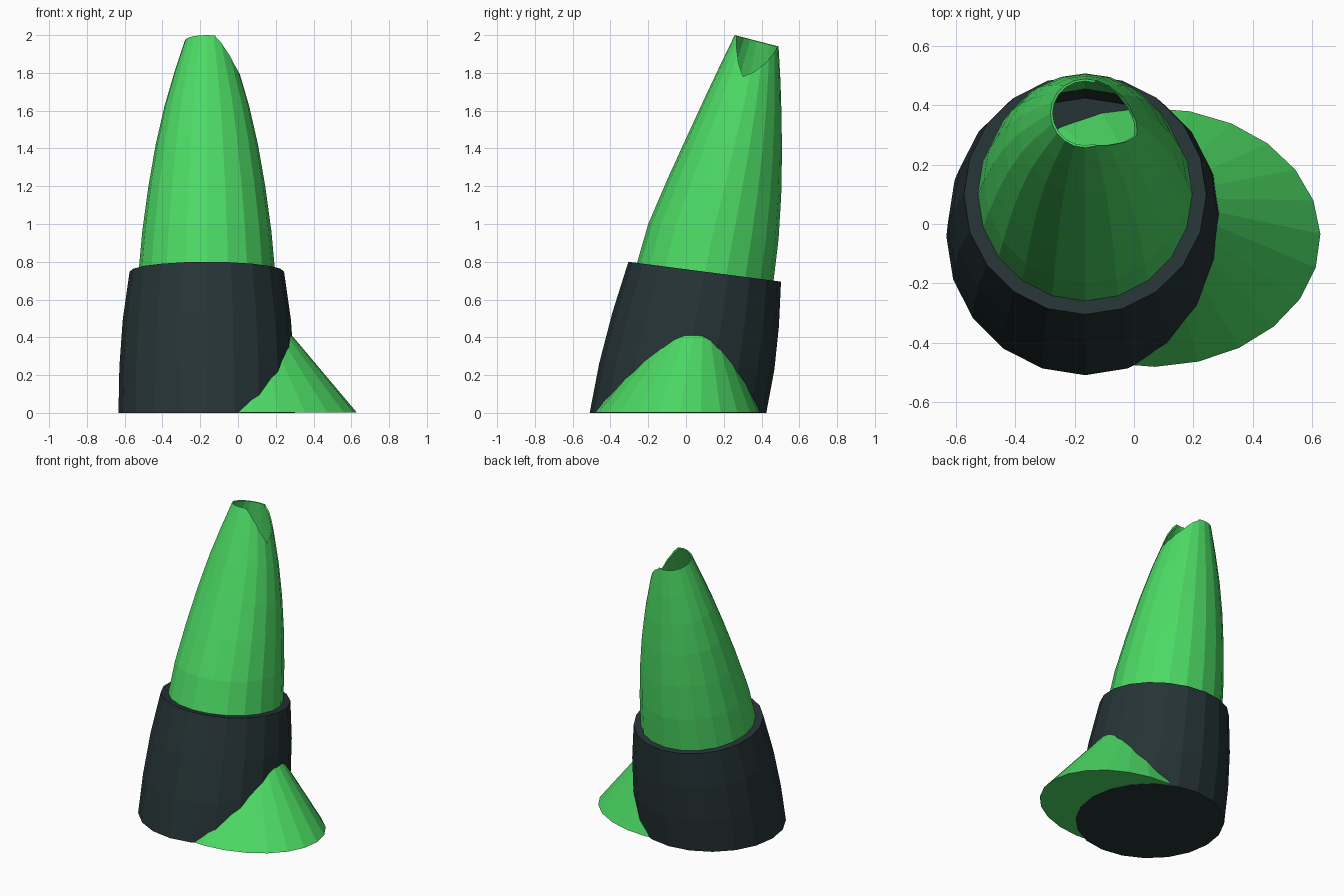
import bpy, bmesh, math

if "Cube" in bpy.data.objects:
    bpy.data.objects.remove(bpy.data.objects["Cube"])


def material(name, rgb):
    m = bpy.data.materials.new(name)
    m.diffuse_color = (*rgb, 1)
    m.use_nodes = True
    m.node_tree.nodes["Principled BSDF"].inputs["Base Color"].default_value = m.diffuse_color
    return m


GREEN = material("bright green", (0.072, 0.694, 0.127))
DARK = material("dark slate", (0.019, 0.034, 0.037))
CX = -0.165


def finish(name, bm, mat):
    bmesh.ops.recalc_face_normals(bm, faces=bm.faces)
    me = bpy.data.meshes.new(name)
    bm.to_mesh(me)
    bm.free()
    me.materials.append(mat)
    ob = bpy.data.objects.new(name, me)
    bpy.context.collection.objects.link(ob)
    return ob


def tilted_loft(rings, sides=20, cap=False):
    """Loft tilted ellipses given as (front y, front z, back y, back z, x radius)."""
    bm = bmesh.new()
    loops = []
    for yf, zf, yb, zb, rx in rings:
        loop = []
        for i in range(sides):
            a = 2 * math.pi * i / sides
            t = (1 + math.sin(a)) / 2
            loop.append(bm.verts.new((CX + rx * math.cos(a),
                                      yf + (yb - yf) * t, zf + (zb - zf) * t)))
        loops.append(loop)
    for lo, hi in zip(loops, loops[1:]):
        for i in range(sides):
            j = (i + 1) % sides
            bm.faces.new((lo[i], lo[j], hi[j], hi[i]))
    if cap:
        bm.faces.new(loops[0][::-1])
    return bm


def apply_modifiers(ob):
    me = bpy.data.meshes.new_from_object(
        ob.evaluated_get(bpy.context.evaluated_depsgraph_get()))
    ob.modifiers.clear()
    ob.data = me


# Dark sleeve with a narrow ledge at the top
finish("sleeve", tilted_loft([
    (-0.51, 0.00, 0.425, 0.00, 0.468),
    (-0.46, 0.26, 0.468, 0.23, 0.463),
    (-0.39, 0.53, 0.492, 0.46, 0.445),
    (-0.305, 0.80, 0.503, 0.695, 0.409),
    (-0.258, 0.793, 0.458, 0.70, 0.360)], cap=True), DARK)

# Hollow green horn, leaning to the back
horn = finish("horn", tilted_loft([
    (-0.262, 0.785, 0.463, 0.695, 0.362),
    (-0.20, 1.00, 0.490, 0.92, 0.342),
    (-0.097, 1.24, 0.504, 1.15, 0.310),
    (0.008, 1.47, 0.508, 1.37, 0.271),
    (0.105, 1.68, 0.506, 1.57, 0.224),
    (0.183, 1.845, 0.500, 1.76, 0.172),
    (0.258, 2.00, 0.490, 1.94, 0.117)]), GREEN)
# open tube: make sure its normals point outward
if sum((p.center.x - CX) * p.normal.x for p in horn.data.polygons) < 0:
    horn.data.flip_normals()
wall = horn.modifiers.new("wall", 'SOLIDIFY')
wall.thickness = 0.008
wall.offset = -1

# Chip broken out of the right side of the tip
bm = bmesh.new()
outline = [(0.268, 2.2), (0.266, 1.95), (0.278, 1.85), (0.302, 1.78), (0.36, 1.805),
           (0.43, 1.86), (0.493, 1.945), (0.52, 2.2)]
face = bm.faces.new([bm.verts.new((-0.13, y, z)) for y, z in outline])
new = bmesh.ops.extrude_face_region(bm, geom=[face])["geom"]
bmesh.ops.translate(bm, vec=(0.4, 0, 0),
                    verts=[v for v in new if isinstance(v, bmesh.types.BMVert)])
chip = finish("chip_cutter", bm, GREEN)
chip.hide_render = True
cut = horn.modifiers.new("chip", 'BOOLEAN')
cut.operation = 'DIFFERENCE'
cut.solver = 'EXACT'
cut.object = chip
apply_modifiers(horn)
bpy.data.objects.remove(chip)

# Low skewed cone at the foot, poking out on the right
bm = bmesh.new()
base = []
for i in range(24):
    a = 2 * math.pi * (i + 0.1) / 24
    base.append(bm.verts.new((0.055 + 0.574 * math.cos(a),
                              -0.045 + 0.437 * math.sin(a), 0.002)))
tip = bm.verts.new((0.05, 0.09, 0.69))
for i in range(24):
    bm.faces.new((base[i], base[(i + 1) % 24], tip))
bm.faces.new(base[::-1])
finish("side_cone", bm, GREEN)
